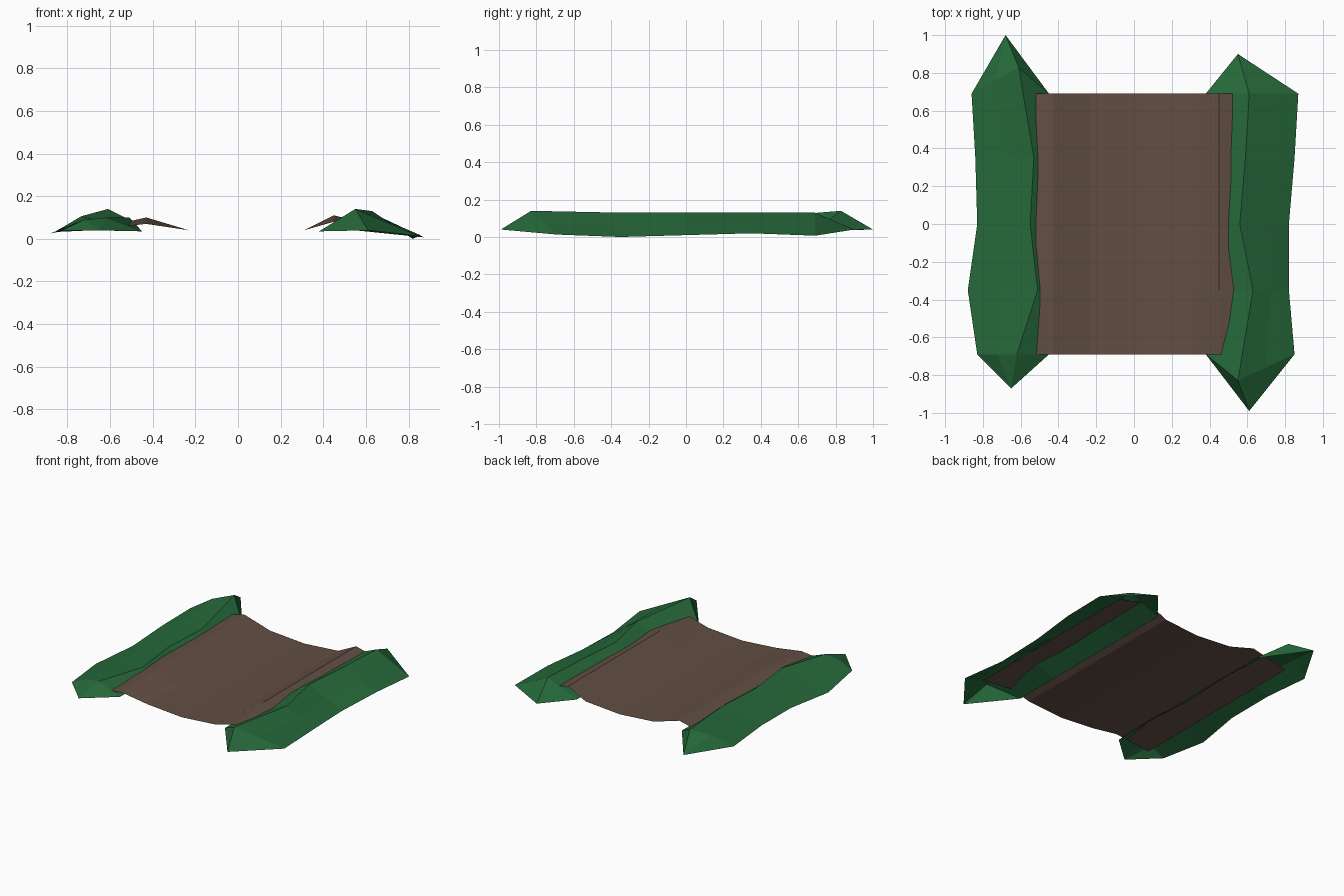
import bpy
import bmesh
from math import sin

cube = bpy.data.objects.get("Cube")
if cube:
    bpy.data.objects.remove(cube, do_unlink=True)

LENGTH_STEPS = [-0.69, -0.35, 0, 0.35, 0.69]


def material(name, rgb):
    mat = bpy.data.materials.new(name)
    mat.use_nodes = True
    mat.diffuse_color = (*rgb, 1)
    shader = mat.node_tree.nodes["Principled BSDF"]
    shader.inputs["Base Color"].default_value = (*rgb, 1)
    return mat


def loft(name, rows, mat, tips=()):
    """Bridge open rows of points; each tip closes one end with a fan of triangles."""
    bm = bmesh.new()
    rings = [[bm.verts.new(point) for point in row] for row in rows]
    for near, far in zip(rings, rings[1:]):
        for a, b, c, d in zip(near, near[1:], far[1:], far):
            bm.faces.new((a, b, c, d))
    for tip, ring in zip(tips, (rings[0], rings[-1])):
        apex = bm.verts.new(tip)
        for a, b in zip(ring, ring[1:]):
            bm.faces.new((a, b, apex))
    # Every surface of the terrain faces the sky
    bm.normal_update()
    for face in bm.faces:
        if face.normal.z < 0:
            face.normal_flip()
    mesh = bpy.data.meshes.new(name)
    bm.to_mesh(mesh)
    bm.free()
    mesh.materials.append(mat)
    obj = bpy.data.objects.new(name, mesh)
    bpy.context.collection.objects.link(obj)


def grass_bank(name, inner_x, crests, feet, crest_height, foot_height, bulge, high_end, tips):
    """Sweep inner foot, crest, shoulder and outer foot along the path."""
    rows = []
    for crest_x, foot_x, y in zip(crests, feet, LENGTH_STEPS):
        crest_y, crest_z = y, crest_height
        if y == LENGTH_STEPS[high_end]:
            # The crest overshoots the path and peaks at this end
            crest_y, crest_z = y * 1.2, 0.14
        foot_z = foot_height + sin(y * 5) / 100
        shoulder = ((crest_x + foot_x) / 2, (crest_y + y) / 2, (crest_z + foot_z) / 2 + bulge)
        rows.append([(inner_x, y, 0.035), (crest_x, crest_y, crest_z),
                     shoulder, (foot_x, y, foot_z)])
    loft(name, rows, grass, [(x, y, 0.04) for x, y in tips])


grass = material("grass green", (0.019, 0.141, 0.042))
soil = material("soil brown", (0.122, 0.077, 0.057))

# Sagging dirt path: raised shoulders that are lower at the front end
path_rows = []
for y in LENGTH_STEPS:
    shoulder_z = 0.07 if y == LENGTH_STEPS[0] else 0.1
    path_rows.append([(-0.7, y, 0.04), (-0.43, y, shoulder_z), (-0.23, y, 0.04), (0.04, y, 0.02),
                      (0.31, y, 0.04), (0.45, y, shoulder_z + 0.01), (0.7, y, 0.05)])
loft("dirt_path", path_rows, soil)

# Grass banks on both sides of the path
grass_bank("left_grass_bank", inner_x=0.38,
           crests=[0.55, 0.63, 0.56, 0.59, 0.61], feet=[0.85, 0.82, 0.82, 0.85, 0.87],
           crest_height=0.13, foot_height=0.01, bulge=0, high_end=0,
           tips=[(0.61, -0.99), (0.55, 0.9)])
grass_bank("right_grass_bank", inner_x=-0.45,
           crests=[-0.62, -0.51, -0.55, -0.53, -0.61], feet=[-0.83, -0.88, -0.83, -0.84, -0.86],
           crest_height=0.1, foot_height=0.035, bulge=0.02, high_end=-1,
           tips=[(-0.65, -0.87), (-0.68, 1)])
